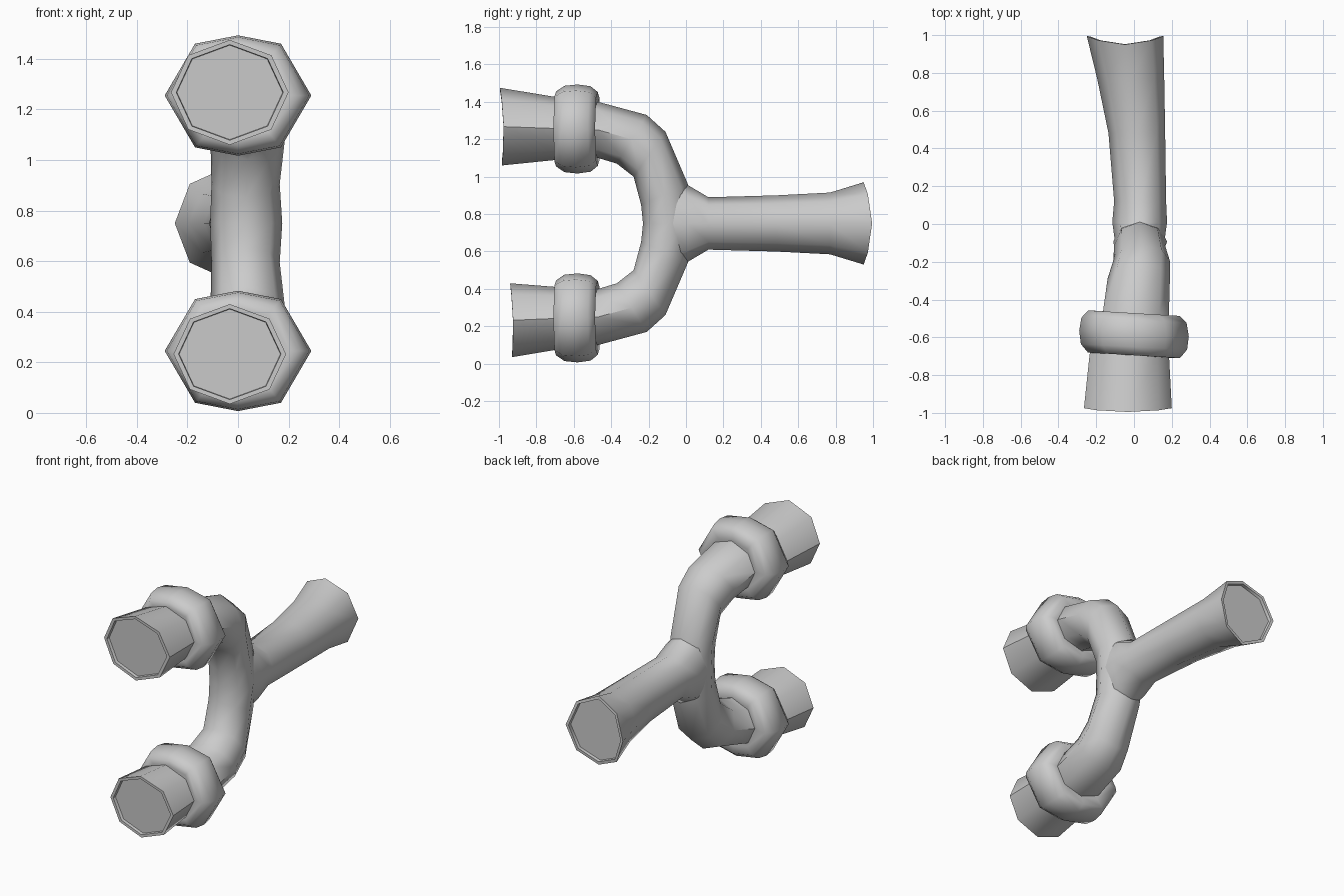
import bpy, bmesh, math
from mathutils import Vector

old = bpy.data.objects.get("Cube")
if old:
    bpy.data.objects.remove(old, do_unlink=True)

grey = bpy.data.materials.new("plain grey")
grey.use_nodes = True
grey.diffuse_color = (0.6, 0.6, 0.6, 1)
grey.node_tree.nodes["Principled BSDF"].inputs["Base Color"].default_value = (0.6, 0.6, 0.6, 1)

SIDES = 8
MID_Z = 0.75


def section(y_out, z_out, y_in, z_in, x0, x1, bulge=0.0):
    """Oval ring between an outer and an inner point; bulge bends it along y."""
    a, b = Vector((0, y_out, z_out)), Vector((0, y_in, z_in))
    mid = (a + b) / 2 + Vector(((x0 + x1) / 2, 0, 0))
    ring = []
    for i in range(SIDES):
        t = math.tau * i / SIDES
        p = mid + (a - b) / 2 * math.cos(t)
        p += Vector(((x1 - x0) / 2 * math.sin(t), bulge * math.sin(t) ** 2, 0))
        ring.append(p)
    return ring


def shrink(ring, factor, shift):
    """Smaller copy of a ring, moved along y, for rims and caps."""
    c = sum(ring, Vector()) / len(ring)
    return [c + (p - c) * factor + Vector((0, shift, 0)) for p in ring]


def loft(name, rings, angle=40):
    bm = bmesh.new()
    rows = [[bm.verts.new(p) for p in r] for r in rings]
    for r, s in zip(rows, rows[1:]):
        for i in range(len(r)):
            j = (i + 1) % len(r)
            bm.faces.new((r[i], r[j], s[j], s[i]))
    for r in (rows[0], rows[-1]):
        bm.faces.new(r)
    bmesh.ops.recalc_face_normals(bm, faces=bm.faces)
    me = bpy.data.meshes.new(name)
    bm.to_mesh(me)
    bm.free()
    me.materials.append(grey)
    ob = bpy.data.objects.new(name, me)
    bpy.context.collection.objects.link(ob)
    bpy.ops.object.select_all(action="DESELECT")
    bpy.context.view_layer.objects.active = ob
    ob.select_set(True)
    bpy.ops.object.shade_smooth_by_angle(angle=math.radians(angle))
    return ob


def rim(ring, depth):
    """Thin lip and shallow recessed cap."""
    return [ring, shrink(ring, 0.91, 0), shrink(ring, 0.90, depth)]


# Curved fork: bends of the upper arm, mirrored for the lower arm
bends = [
    (-0.47, 1.40, -0.47, 1.10, -0.165, 0.185),
    (-0.21, 1.33, -0.37, 1.07, -0.14, 0.19),
    (-0.11, 1.24, -0.28, 1.00, -0.11, 0.19),
    (0.01, 0.96, -0.24, 0.85, -0.105, 0.165),
]
lower_bends = [(a, 2 * MID_Z - b, c, 2 * MID_Z - d, e, f) for a, b, c, d, e, f in bends]
sleeve = (-0.69, 1.425, -0.69, 1.09, -0.235, 0.185)
low_sleeve = (-0.69, 0.075, -0.69, 0.41, -0.235, 0.185)
upper_end = section(-0.995, 1.475, -0.985, 1.06, -0.265, 0.20, 0.015)
lower_end = section(-0.93, 0.035, -0.94, 0.43, -0.255, 0.19, 0.01)
rings = rim(upper_end, 0.02)[::-1] + [section(*sleeve)]
rings += [section(*b) for b in bends]
rings.append(section(0.04, MID_Z, -0.23, MID_Z, -0.11, 0.175))
rings += [section(*b) for b in reversed(lower_bends)]
rings += [section(*low_sleeve)] + rim(lower_end, 0.02)
loft("fork_arms", rings, 50)

# Flared back stem: y, half height, left and right limits
stem = [
    (-0.10, 0.26, -0.10, 0.16),
    (0.01, 0.205, -0.115, 0.175),
    (0.12, 0.14, -0.105, 0.17),
    (0.48, 0.15, -0.135, 0.165),
    (0.77, 0.165, -0.195, 0.16),
]
rings = [section(y, MID_Z + h, y, MID_Z - h, a, b) for y, h, a, b in stem]
end = section(0.95, 0.97, 0.95, 0.53, -0.25, 0.155, 0.045)
loft("back_stem", rings + rim(end, -0.02), 50)

# Rounded collars: long sideways, flatter top and bottom
corners = [(0.29, 0), (0.17, 0.205), (0, 0.238), (-0.17, 0.205),
           (-0.29, 0), (-0.17, -0.205), (0, -0.238), (0.17, -0.205)]
profile = [(-0.695, 0.70), (-0.695, 0.84), (-0.65, 0.97), (-0.58, 1.0),
           (-0.51, 0.96), (-0.472, 0.83), (-0.475, 0.62)]
for label, z in (("upper_collar", 1.255), ("lower_collar", 0.245)):
    loft(label, [[Vector((x * s, y - 0.05 * x, z + h * s)) for x, h in corners]
                 for y, s in profile], 60)
